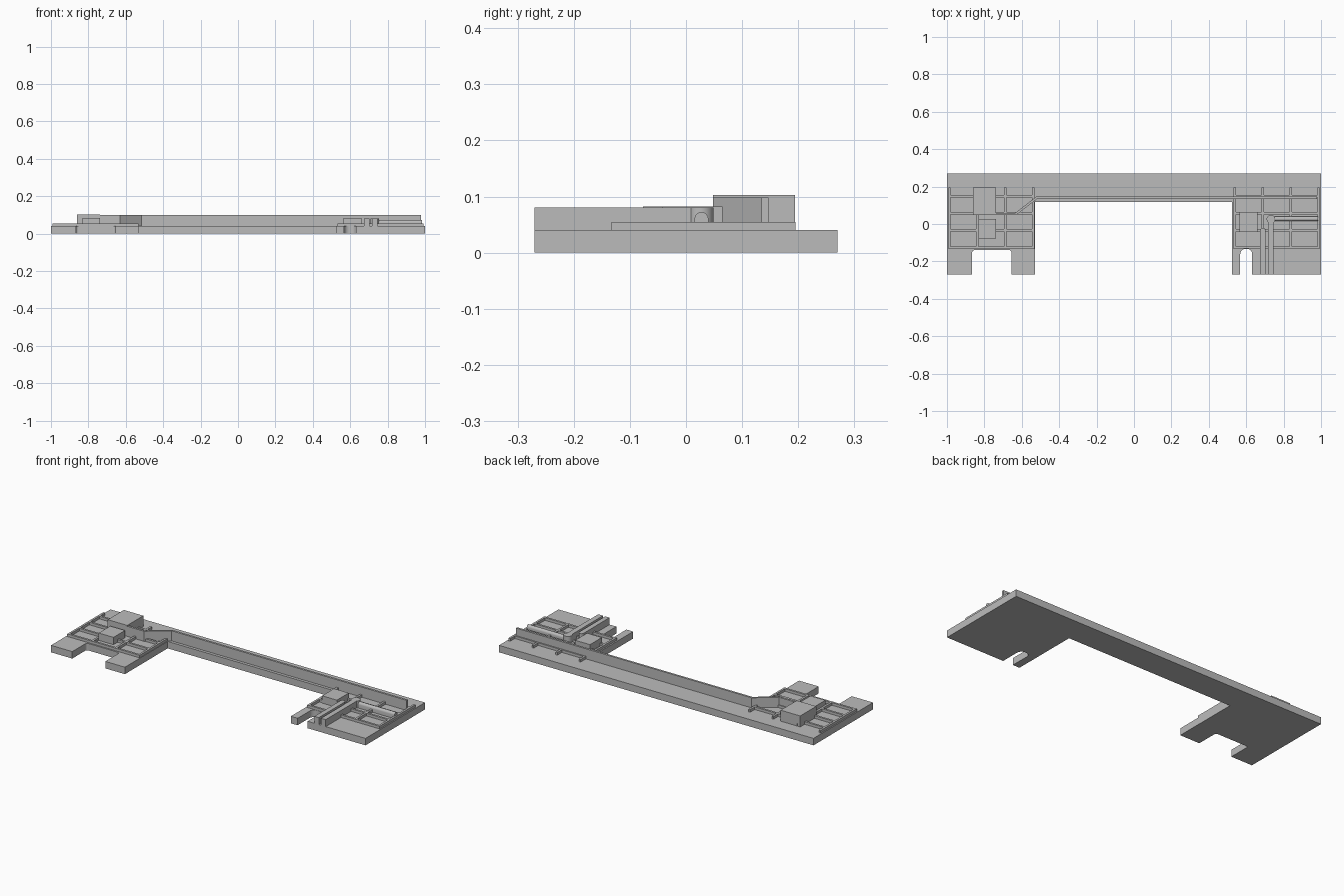
import bpy, bmesh, math
from mathutils import Vector

if "Cube" in bpy.data.objects:
    bpy.data.objects.remove(bpy.data.objects["Cube"], do_unlink=True)

grey = bpy.data.materials.new("plain_grey")
grey.use_nodes = True
colour = (0.5, 0.5, 0.5, 1)
grey.diffuse_color = colour
grey.node_tree.nodes["Principled BSDF"].inputs["Base Color"].default_value = colour

BASE = 0.04   # top of the base plate
RIB = 0.055   # top of the ribs


def prism(name, outline, z0, z1):
    """Extrude a flat outline from z0 up to z1."""
    bm = bmesh.new()
    face = bm.faces.new([bm.verts.new((x, y, z0)) for x, y in outline])
    top = bmesh.ops.extrude_face_region(bm, geom=[face])["geom"]
    verts = [v for v in top if isinstance(v, bmesh.types.BMVert)]
    bmesh.ops.translate(bm, verts=verts, vec=(0, 0, z1 - z0))
    bmesh.ops.recalc_face_normals(bm, faces=bm.faces)
    mesh = bpy.data.meshes.new(name)
    bm.to_mesh(mesh)
    bm.free()
    mesh.materials.append(grey)
    obj = bpy.data.objects.new(name, mesh)
    bpy.context.collection.objects.link(obj)
    return obj


def box(name, x0, x1, y0, y1, z0, z1):
    return prism(name, [(x0, y0), (x1, y0), (x1, y1), (x0, y1)], z0, z1)


def arc(cx, cy, r, start, end, steps=8):
    angles = [math.radians(start + (end - start) * i / steps) for i in range(steps + 1)]
    return [(cx + r * math.cos(a), cy + r * math.sin(a)) for a in angles]


def notch(x0, x1, depth, r):
    """Round-cornered slot cut in from the front edge, walked left to right."""
    return ([(x0, -0.27)] + arc(x0 + r, depth - r, r, 180, 90)
            + arc(x1 - r, depth - r, r, 90, 0) + [(x1, -0.27)])


# Base plate: two pads joined by a bridge, each with a front notch
prism("base_plate",
      [(-1, 0.27), (-1, -0.27)] + notch(-0.865, -0.655, -0.14, 0.012)
      + [(-0.53, -0.27), (-0.53, 0.118), (0.525, 0.118), (0.525, -0.27)]
      + notch(0.568, 0.632, -0.133, 0.028)
      + [(1, -0.27), (1, 0.27)], 0, BASE)

# Rib grids on both pads
for side, xs in (("right", (-0.987, -0.838, -0.688, -0.539)),
                 ("left", (0.539, 0.688, 0.838, 0.987))):
    for i, x in enumerate(xs):
        box(f"{side}_long_rib_{i}", x - 0.006, x + 0.006, -0.133, 0.195, BASE, RIB)
    for i, y in enumerate((-0.126, -0.034, 0.058, 0.148)):
        box(f"{side}_cross_rib_{i}", xs[0], xs[-1], y - 0.006, y + 0.006, BASE, RIB)

# Long wall with a diagonal jog at its end
front_edge = [(-0.745, 0.048), (-0.63, 0.048), (-0.517, 0.135), (0.978, 0.135)]
back_edge = [(0.978, 0.147), (-0.521, 0.147), (-0.634, 0.06), (-0.745, 0.06)]
prism("long_wall", front_edge + back_edge, BASE, 0.098)

# Blocks on the pads
box("tall_block", -0.862, -0.738, 0.048, 0.194, BASE, 0.103)
box("low_block", -0.832, -0.738, -0.077, 0.028, BASE, 0.082)
box("left_block", 0.565, 0.659, -0.043, 0.065, BASE, 0.082)

# Upright rails with rounded ends
prism("short_rail", [(0.675, -0.27), (0.703, -0.27)]
      + arc(0.689, -0.034, 0.014, 0, 180), BASE, 0.08)
prism("long_rail", [(0.717, -0.27), (0.747, -0.27), (0.747, 0.025), (0.717, 0.025)], BASE, 0.08)
post = prism("rail_corner_post", arc(0.732, 0.026, 0.023, 0, 345, 23), BASE, 0.08)

# Side rail with an arched top, drawn in profile then laid along x
side_rail = prism("side_rail", [(-0.0125, BASE), (0.0125, BASE)]
                  + arc(0, 0.06, 0.0125, 0, 180), 0.735, 0.985)
for v in side_rail.data.vertices:
    y, z, x = v.co
    v.co = Vector((x, y + 0.0275, z))

# Soften the curved walls
for obj in (post, side_rail, bpy.data.objects["short_rail"]):
    bpy.ops.object.select_all(action="DESELECT")
    obj.select_set(True)
    bpy.context.view_layer.objects.active = obj
    bpy.ops.object.shade_smooth_by_angle(angle=math.radians(35))
